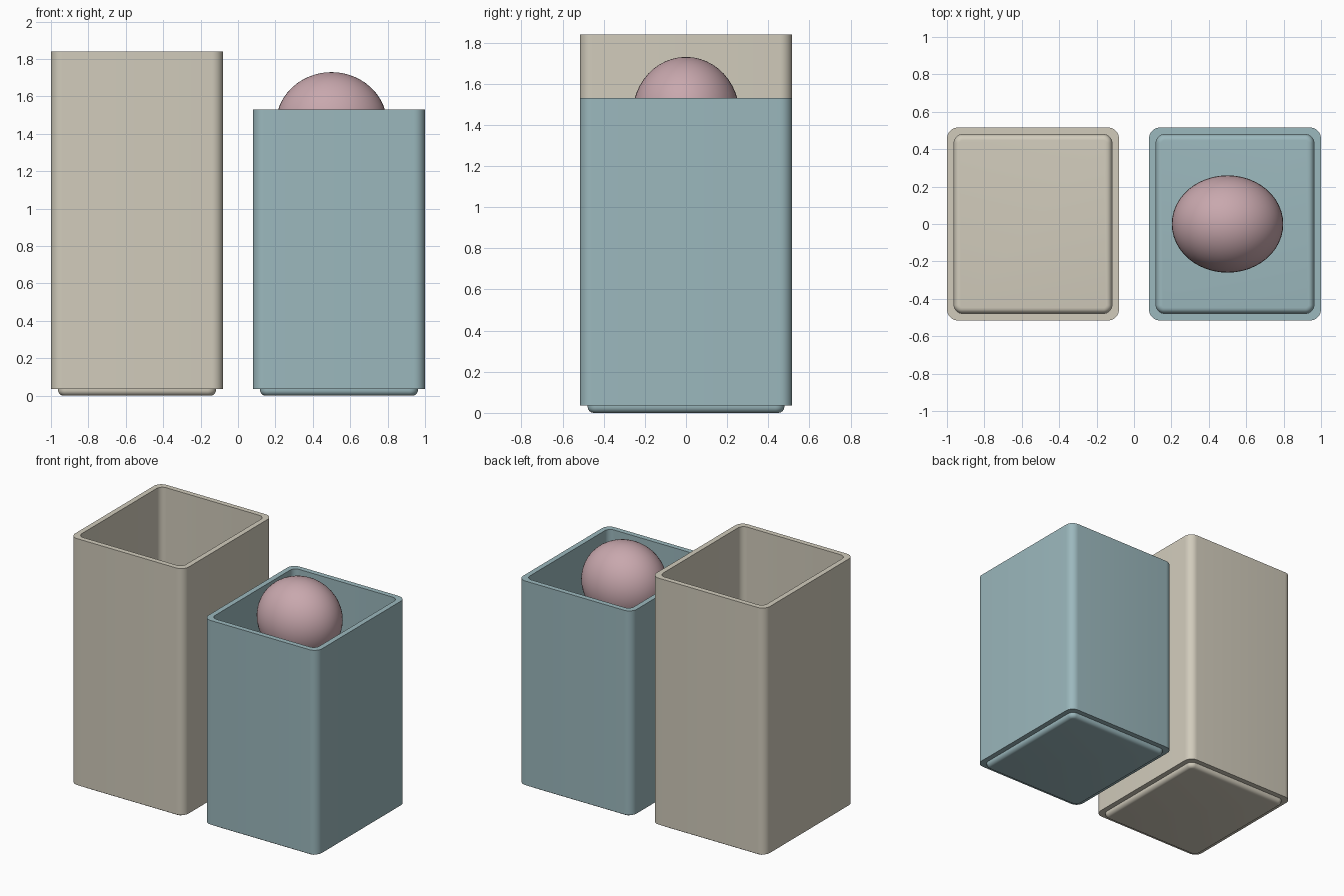
import bpy, bmesh, math

if "Cube" in bpy.data.objects:
    bpy.data.objects.remove(bpy.data.objects["Cube"])

def material(name, rgb):
    m = bpy.data.materials.new(name)
    m.diffuse_color = (*rgb, 1)
    m.use_nodes = True
    m.node_tree.nodes["Principled BSDF"].inputs["Base Color"].default_value = m.diffuse_color
    return m

CREAM = material("warm cream", (0.64, 0.60, 0.50))
TEAL = material("dusty teal", (0.33, 0.48, 0.51))
ROSE = material("dusty rose", (0.58, 0.39, 0.42))
STEPS = 8

def rounded_rect(hx, hy, r):
    """Outline points of a rounded rectangle, counter-clockwise."""
    pts = []
    for k, (sx, sy) in enumerate([(1, 1), (-1, 1), (-1, -1), (1, -1)]):
        for i in range(STEPS + 1):
            a = math.pi / 2 * (k + i / STEPS)
            pts.append((sx * (hx - r) + r * math.cos(a), sy * (hy - r) + r * math.sin(a)))
    return pts

def loft(name, rings, x, mat, closed):
    """Join (half x, half y, radius, z) rings; closed loops back, otherwise caps the ends."""
    bm = bmesh.new()
    loops = [[bm.verts.new((px, py, z)) for px, py in rounded_rect(hx, hy, r)]
             for hx, hy, r, z in rings]
    pairs = list(zip(loops, loops[1:]))
    if closed:
        pairs.append((loops[-1], loops[0]))
    else:
        bm.faces.new(loops[0][::-1])
        bm.faces.new(loops[-1])
    for a, b in pairs:
        n = len(a)
        for i in range(n):
            j = (i + 1) % n
            bm.faces.new((a[i], a[j], b[j], b[i]))
    bmesh.ops.recalc_face_normals(bm, faces=bm.faces)
    me = bpy.data.meshes.new(name)
    bm.to_mesh(me)
    bm.free()
    me.materials.append(mat)
    ob = bpy.data.objects.new(name, me)
    ob.location.x = x
    bpy.context.collection.objects.link(ob)
    smooth(ob)

def smooth(ob):
    bpy.ops.object.select_all(action='DESELECT')
    ob.select_set(True)
    bpy.context.view_layer.objects.active = ob
    bpy.ops.object.shade_smooth_by_angle(angle=math.radians(35))

HX, HY, WALL, BASE = 0.46, 0.516, 0.038, 0.035

def container(name, x, top, mat):
    # open square sleeve
    ix, iy = HX - WALL, HY - WALL
    loft(name + "_sleeve", [(HX, HY, 0.06, BASE), (HX, HY, 0.06, top),
                            (ix, iy, 0.045, top), (ix, iy, 0.045, BASE)], x, mat, True)
    # base slab with rounded edges, standing slightly below the sleeve
    b, h, rings = 0.03, 0.075, []
    for z0, start in ((b, -90), (h - b, 0)):
        for i in range(7):
            a = math.radians(start + 15 * i)
            d = b * (1 - math.cos(a))
            rings.append((ix - d, iy - d, 0.045 - d, z0 + b * math.sin(a)))
    loft(name + "_base", rings, x, mat, False)

container("tall_container", -0.54, 1.84, CREAM)
container("short_container", 0.54, 1.53, TEAL)

# slightly flattened ball in the short container
bpy.ops.mesh.primitive_uv_sphere_add(segments=48, ring_count=24, radius=1, location=(0.5, 0, 1.45))
ball = bpy.context.object
ball.name = "ball"
ball.scale = (0.298, 0.26, 0.28)
ball.data.materials.append(ROSE)
smooth(ball)
